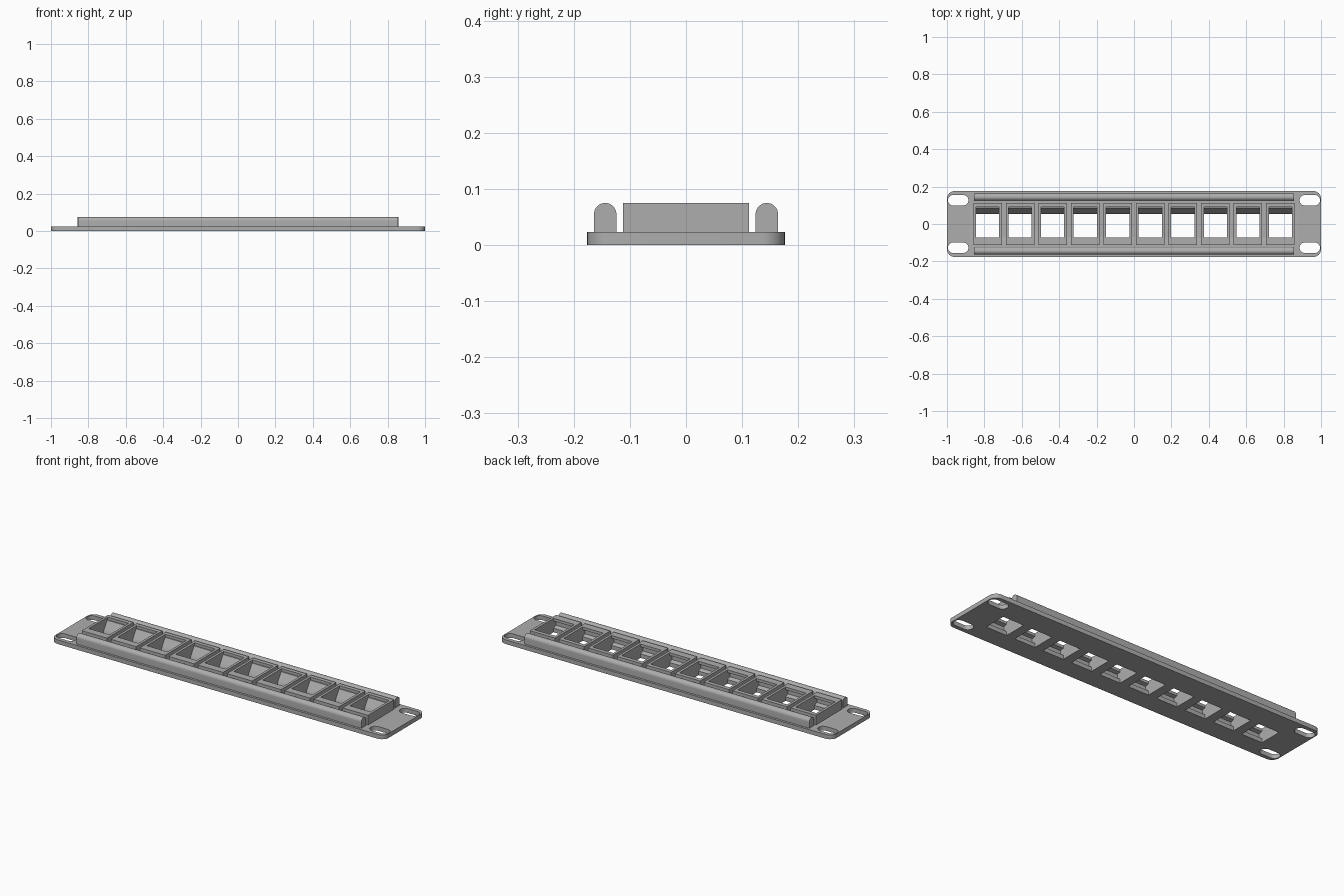
import bpy, bmesh, math

cube = bpy.data.objects.get("Cube")
if cube:
    bpy.data.objects.remove(cube, do_unlink=True)

grey = bpy.data.materials.new("light grey plastic")
grey.use_nodes = True
colour = (0.42, 0.42, 0.42, 1)
grey.diffuse_color = colour
grey.node_tree.nodes["Principled BSDF"].inputs["Base Color"].default_value = colour

PITCH, COUNT = 0.174, 10
RAIL_X = 0.855
PLATE_Z, TOP_Z = 0.023, 0.075
centres = [(i - (COUNT - 1) / 2) * PITCH for i in range(COUNT)]


def rounded_rect(cx, cy, hx, hy, r, steps=8):
    """Outline of a rounded rectangle, counter-clockwise."""
    pts = []
    for q, (sx, sy) in enumerate([(1, 1), (-1, 1), (-1, -1), (1, -1)]):
        for k in range(steps + 1):
            a = (q + k / steps) * math.pi / 2
            pts.append((cx + sx * (hx - r) + r * math.cos(a),
                        cy + sy * (hy - r) + r * math.sin(a)))
    return pts


def prism(bm, base, shift):
    """Extrude a closed loop of 3D points by a vector."""
    face = bm.faces.new([bm.verts.new(p) for p in base])
    out = bmesh.ops.extrude_face_region(bm, geom=[face])
    verts = [g for g in out["geom"] if isinstance(g, bmesh.types.BMVert)]
    bmesh.ops.translate(bm, verts=verts, vec=shift)


def along_z(bm, outline, z0, z1):
    prism(bm, [(x, y, z0) for x, y in outline], (0, 0, z1 - z0))


def along_x(bm, profile, x0, x1):
    prism(bm, [(x0, y, z) for y, z in profile], (x1 - x0, 0, 0))


def finish(bm, name, smooth=False):
    bmesh.ops.remove_doubles(bm, verts=bm.verts[:], dist=1e-6)
    bmesh.ops.recalc_face_normals(bm, faces=bm.faces[:])
    mesh = bpy.data.meshes.new(name)
    bm.to_mesh(mesh)
    bm.free()
    obj = bpy.data.objects.new(name, mesh)
    bpy.context.collection.objects.link(obj)
    mesh.materials.append(grey)
    if smooth:
        shade(obj)
    return obj


def shade(obj):
    bpy.ops.object.select_all(action="DESELECT")
    obj.select_set(True)
    bpy.context.view_layer.objects.active = obj
    bpy.ops.object.shade_smooth_by_angle(angle=math.radians(30))


def cut(obj, cutter):
    mod = obj.modifiers.new("cut", "BOOLEAN")
    mod.operation, mod.solver, mod.object = "DIFFERENCE", "EXACT", cutter
    bpy.context.view_layer.objects.active = obj
    bpy.ops.object.modifier_apply(modifier=mod.name)


# Side profile of a jack opening: sloped latch wall, lip and recess opposite
opening = [(-0.072, -0.01), (0.05, -0.01), (0.055, 0.012), (0.085, 0.06),
           (0.09, 0.06), (0.09, 0.09), (-0.072, 0.09), (-0.072, 0.06),
           (-0.092, 0.055), (-0.092, 0.03), (-0.072, 0.022)]
bm = bmesh.new()
for cx in centres:
    along_x(bm, opening, cx - 0.062, cx + 0.062)
opening_cutter = finish(bm, "opening_cutter")

# Mounting slots in the four corners
bm = bmesh.new()
for sx in (-1, 1):
    for sy in (-1, 1):
        along_z(bm, rounded_rect(sx * 0.94, sy * 0.127, 0.055, 0.028, 0.0279), -0.01, 0.04)
slot_cutter = finish(bm, "slot_cutter")

# Base plate with rounded corners
bm = bmesh.new()
along_z(bm, rounded_rect(0, 0, 1, 0.176, 0.04), 0, PLATE_Z)
plate = finish(bm, "base_plate")
cut(plate, slot_cutter)
cut(plate, opening_cutter)
shade(plate)

# Row of jack housings
bm = bmesh.new()
for cx in centres:
    along_z(bm, [(cx + sx * 0.076, sy * 0.112) for sx, sy in
                 ((-1, -1), (1, -1), (1, 1), (-1, 1))], PLATE_Z, TOP_Z)
housings = finish(bm, "jack_housings")
cut(housings, opening_cutter)

# Round-topped stiffening rails
for side, name in ((-1, "front_rail"), (1, "back_rail")):
    cy, r = side * 0.144, 0.02
    arc = [(cy + r * math.cos(k * math.pi / 16), TOP_Z - r + r * math.sin(k * math.pi / 16))
           for k in range(17)]
    bm = bmesh.new()
    along_x(bm, [(cy + r, PLATE_Z)] + arc + [(cy - r, PLATE_Z)], -RAIL_X, RAIL_X)
    finish(bm, name, smooth=True)

for helper in (opening_cutter, slot_cutter):
    bpy.data.objects.remove(helper, do_unlink=True)
